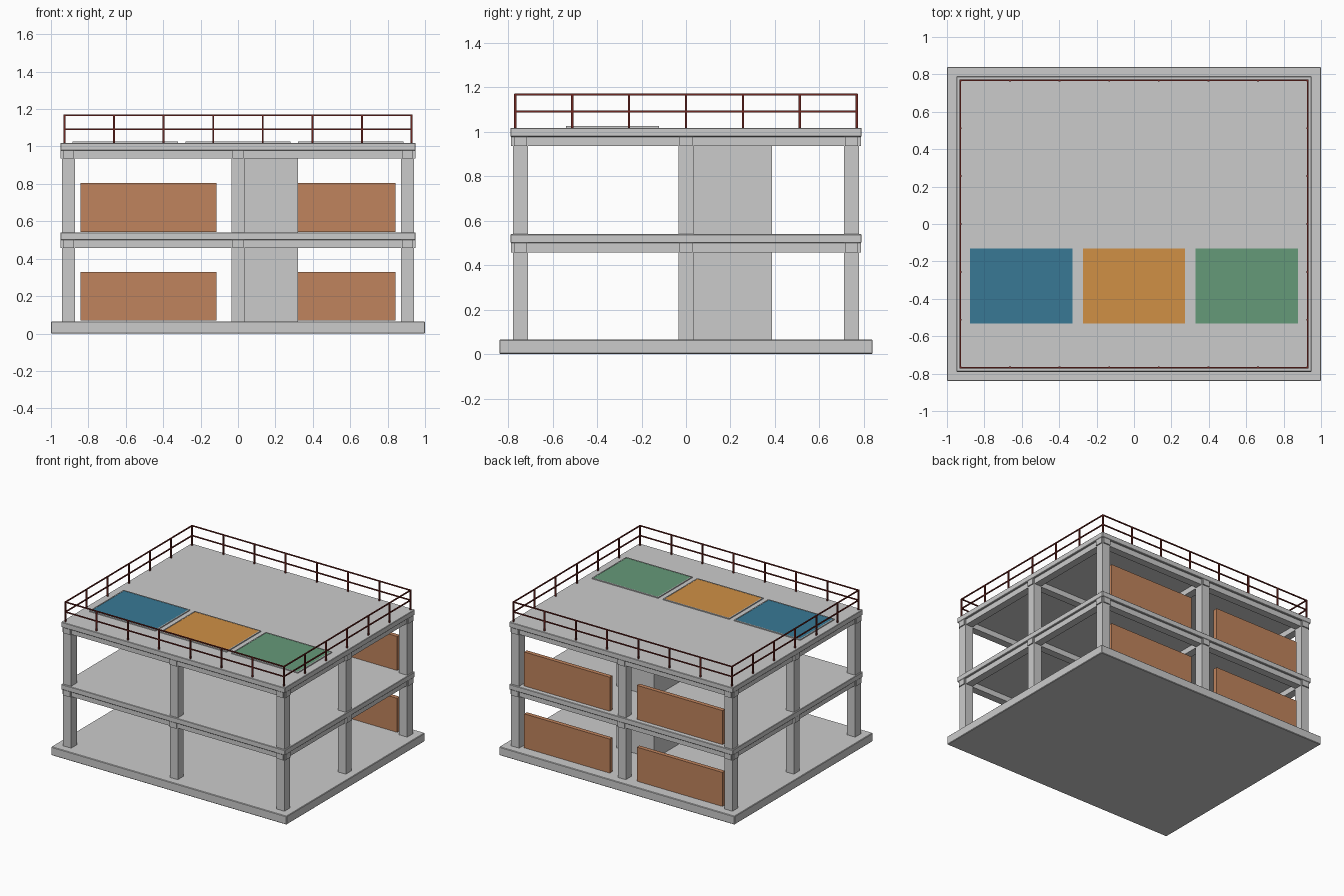
import bpy, bmesh
from mathutils import Vector

if "Cube" in bpy.data.objects:
    bpy.data.objects.remove(bpy.data.objects["Cube"])


def material(name, rgb):
    m = bpy.data.materials.new(name)
    m.diffuse_color = (*rgb, 1)
    m.use_nodes = True
    m.node_tree.nodes["Principled BSDF"].inputs["Base Color"].default_value = m.diffuse_color
    return m


BRICK = material("brick", (0.53, 0.23, 0.11))
RED = material("dark_red", (0.16, 0.02, 0.015))
LIGHT = material("light_line", (0.75, 0.76, 0.74))
BLUE = material("blue", (0.04, 0.19, 0.30))
ORANGE = material("orange", (0.63, 0.28, 0.06))
GREEN = material("green", (0.13, 0.32, 0.19))


def boxes(name, spans, mat=None, bevel=0):
    """One object made of boxes, each given as (x0, x1, y0, y1, z0, z1)."""
    bm = bmesh.new()
    for x0, x1, y0, y1, z0, z1 in spans:
        verts = bmesh.ops.create_cube(bm, size=1)["verts"]
        size = Vector((x1 - x0, y1 - y0, z1 - z0))
        mid = Vector((x0 + x1, y0 + y1, z0 + z1)) / 2
        for v in verts:
            v.co = v.co * size + mid
    me = bpy.data.meshes.new(name)
    bm.to_mesh(me)
    bm.free()
    ob = bpy.data.objects.new(name, me)
    bpy.context.collection.objects.link(ob)
    if mat:
        me.materials.append(mat)
    if bevel:
        mod = ob.modifiers.new("edge_bevel", "BEVEL")
        mod.width = bevel
        mod.segments = 1
    return ob


COL_X, COL_Y = (-0.906, 0, 0.906), (-0.745, 0, 0.745)
C, B = 0.034, 0.029          # half widths of columns and beams

# Ground slab
boxes("base_slab", [(-1, 1, -0.84, 0.84, 0, 0.065)], bevel=0.004)

for n, (floor, top) in enumerate(((0.065, 0.54), (0.54, 1.018)), 1):
    under, beam_low = top - 0.04, top - 0.082
    # Floor slab with its grid of beams running out to the slab edge
    boxes(f"floor_slab_{n}", [(-0.95, 0.95, -0.79, 0.79, under, top)], bevel=0.003)
    boxes(f"long_beams_{n}", [(-0.948, 0.948, y - B, y + B, beam_low, under) for y in COL_Y])
    boxes(f"cross_beams_{n}", [(x - B, x + B, -0.788, 0.788, beam_low, under) for x in COL_X])
    # Columns and stair core
    boxes(f"columns_{n}", [(x - C, x + C, y - C, y + C, floor, under)
                           for x in COL_X for y in COL_Y])
    boxes(f"core_{n}", [(0, 0.32, 0.005, 0.386, floor, under)])
    # Half-height brick walls along the back
    boxes(f"brick_walls_{n}", [(x0, x0 + 0.727, 0.729, 0.761, floor + 0.004, floor + 0.265)
                               for x0 in (-0.842, 0.115)], BRICK)

# Roof guard rail: posts and two rails round the edge
RX, RY, P, R, ROOF = 0.928, 0.768, 0.005, 0.004, 1.018
xs = [-RX + 2 * RX * i / 7 for i in range(8)]
ys = [-RY + 2 * RY * i / 6 for i in range(7)]
spots = [(x, s * RY) for x in xs for s in (-1, 1)]
spots += [(s * RX, y) for y in ys[1:-1] for s in (-1, 1)]
boxes("rail_posts", [(x - P, x + P, y - P, y + P, ROOF, 1.17) for x, y in spots], RED)
rails = []
for z in (1.092, 1.168):
    for s in (-1, 1):
        rails.append((-RX - R, RX + R, s * RY - R, s * RY + R, z - R, z + R))
        rails.append((s * RX - R, s * RX + R, -RY, RY, z - R, z + R))
boxes("guard_rails", rails, RED)

# Coloured storage zones with light outlines
for name, x, mat in (("left", -0.604, BLUE), ("middle", 0, ORANGE), ("right", 0.604, GREEN)):
    x0, x1, y0, y1, t = x - 0.282, x + 0.282, -0.539, -0.122, 0.008
    boxes(f"{name}_zone", [(x0 + t, x1 - t, y0 + t, y1 - t, ROOF, 1.024)], mat)
    boxes(f"{name}_zone_outline", [
        (x0, x1, y0, y0 + t, ROOF, 1.026), (x0, x1, y1 - t, y1, ROOF, 1.026),
        (x0, x0 + t, y0 + t, y1 - t, ROOF, 1.026), (x1 - t, x1, y0 + t, y1 - t, ROOF, 1.026)], LIGHT)
